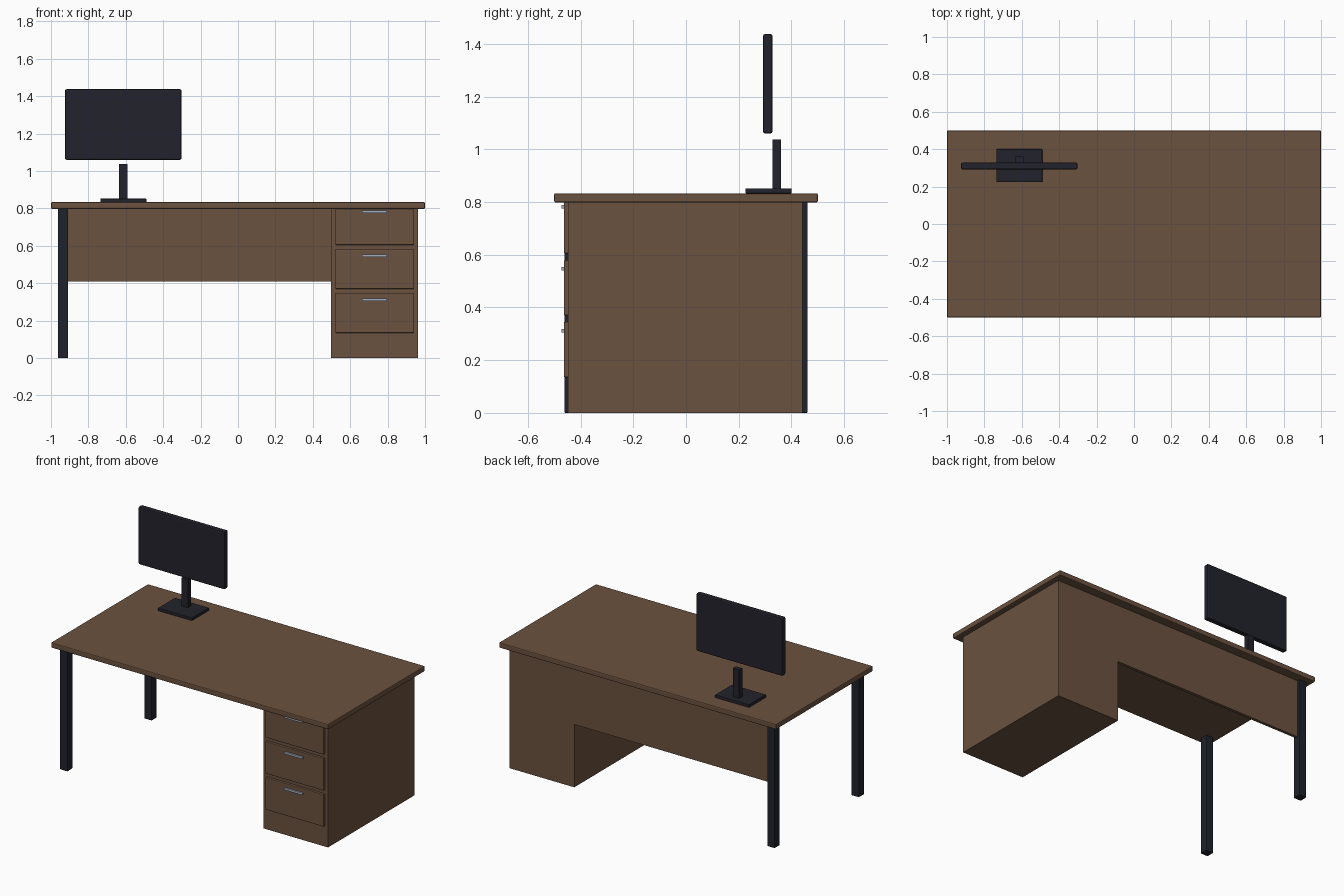
import bpy
import bmesh

cube = bpy.data.objects.get("Cube")
if cube:
    bpy.data.objects.remove(cube, do_unlink=True)


def material(name, rgb):
    mat = bpy.data.materials.new(name)
    mat.use_nodes = True
    color = (*rgb, 1.0)
    mat.diffuse_color = color
    mat.node_tree.nodes["Principled BSDF"].inputs["Base Color"].default_value = color
    return mat


wood = material("brown_wood", (0.147, 0.084, 0.050))
metal = material("dark_metal", (0.014, 0.016, 0.025))
plastic = material("dark_plastic", (0.016, 0.016, 0.025))
steel = material("light_steel", (0.36, 0.42, 0.52))


def box(name, xs, ys, zs, mat, bevel=0.0):
    """Box spanning the given (low, high) ranges, with optional rounded edges."""
    bm = bmesh.new()
    bmesh.ops.create_cube(bm, size=1)
    for v in bm.verts:
        v.co = [low + (c + 0.5) * (high - low)
                for c, (low, high) in zip(v.co, (xs, ys, zs))]
    mesh = bpy.data.meshes.new(name)
    bm.to_mesh(mesh)
    bm.free()
    mesh.materials.append(mat)
    obj = bpy.data.objects.new(name, mesh)
    bpy.context.collection.objects.link(obj)
    if bevel:
        mod = obj.modifiers.new("rounded_edges", "BEVEL")
        mod.width = bevel
        mod.segments = 2
    return obj


# Desk body
box("desktop", (-1, 1), (-0.5, 0.5), (0.798, 0.833), wood, 0.006)
box("drawer_cabinet", (0.497, 0.963), (-0.447, 0.442), (0, 0.80), wood)
box("modesty_panel", (-0.912, 0.497), (0.422, 0.442), (0.41, 0.80), wood)

# Legs on the open side
for name, y in (("front_leg", -0.4345), ("back_leg", 0.4345)):
    box(name, (-0.963, -0.909), (y - 0.027, y + 0.027), (0, 0.80), metal, 0.003)

# Drawer fronts with bar handles
for i in range(3):
    z = 0.135 + 0.235 * i
    box(f"drawer_front_{i + 1}", (0.52, 0.942), (-0.463, -0.44), (z, z + 0.21), wood, 0.004)
    box(f"drawer_handle_{i + 1}", (0.663, 0.797), (-0.473, -0.46),
        (z + 0.170, z + 0.184), steel, 0.002)

# Monitor on its stand
box("monitor_base", (-0.735, -0.49), (0.225, 0.4), (0.833, 0.852), plastic, 0.002)
box("monitor_post", (-0.636, -0.591), (0.328, 0.36), (0.85, 1.037), plastic)
box("monitor_screen", (-0.925, -0.302), (0.292, 0.328), (1.06, 1.437), plastic, 0.008)
